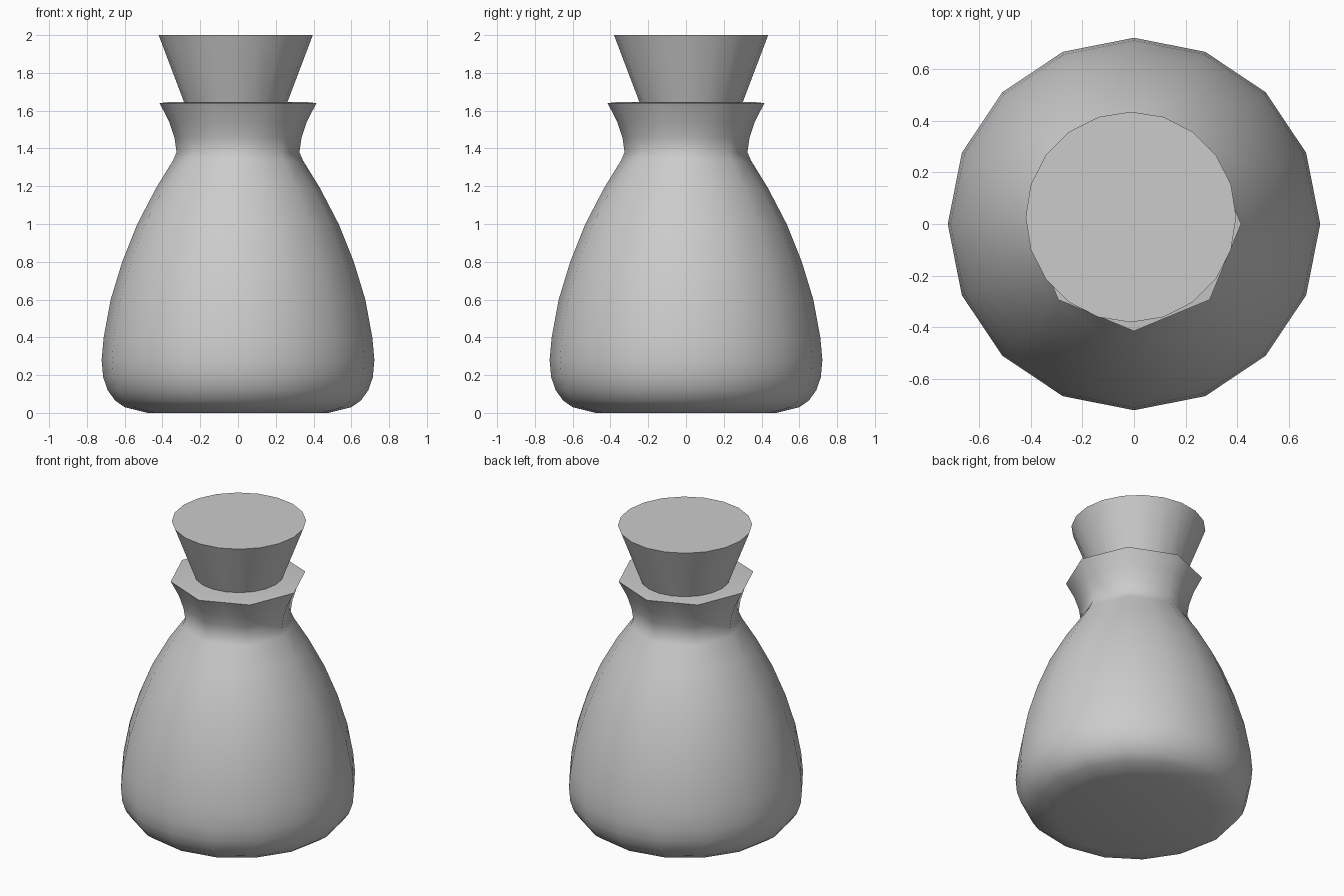
import bpy, bmesh, math

if "Cube" in bpy.data.objects:
    bpy.data.objects.remove(bpy.data.objects["Cube"])

SIDES = 16


def lathe_ring(bm, r, z, octagon):
    # Odd corners slide onto the octagon's edges as octagon goes 0 -> 1
    ring = []
    for i in range(SIDES):
        a = 2 * math.pi * i / SIDES
        k = r
        if i % 2:
            k = r * (1 - octagon * (1 - math.cos(math.pi / 8)))
        ring.append(bm.verts.new((k * math.cos(a), k * math.sin(a), z)))
    return ring


def smooth(obj, angle):
    bpy.ops.object.select_all(action='DESELECT')
    obj.select_set(True)
    bpy.context.view_layer.objects.active = obj
    bpy.ops.object.shade_smooth_by_angle(angle=math.radians(angle))


# Flask body: radius, height, octagon blend (round base, eight-sided neck)
profile = [
    (0.48, 0.00, 0), (0.60, 0.03, 0), (0.65, 0.065, 0), (0.69, 0.12, 0),
    (0.714, 0.19, 0), (0.722, 0.28, 0), (0.711, 0.40, 0), (0.674, 0.60, 0),
    (0.613, 0.80, 0), (0.533, 1.00, 0), (0.434, 1.19, 0.2), (0.345, 1.335, 0.7),
    (0.325, 1.38, 1), (0.336, 1.455, 1), (0.364, 1.54, 1), (0.415, 1.64, 1),
    (0.36, 1.646, 1),
]
bm = bmesh.new()
rings = [lathe_ring(bm, *p) for p in profile]
for lo, hi in zip(rings, rings[1:]):
    for i in range(SIDES):
        j = (i + 1) % SIDES
        bm.faces.new((lo[i], lo[j], hi[j], hi[i]))
bm.faces.new(rings[0][::-1])
bm.faces.new(rings[-1])
mesh = bpy.data.meshes.new("flask_body")
bm.to_mesh(mesh)
bm.free()
body = bpy.data.objects.new("flask_body", mesh)
bpy.context.collection.objects.link(body)
smooth(body, 50)

# Tapered stopper, set slightly off centre in the mouth
bottom, top = 1.62, 2.0
bpy.ops.mesh.primitive_cone_add(vertices=20, radius1=0.264, radius2=0.408,
                                depth=top - bottom,
                                location=(-0.012, 0.027, (top + bottom) / 2))
stopper = bpy.context.object
stopper.name = "stopper"
smooth(stopper, 40)
